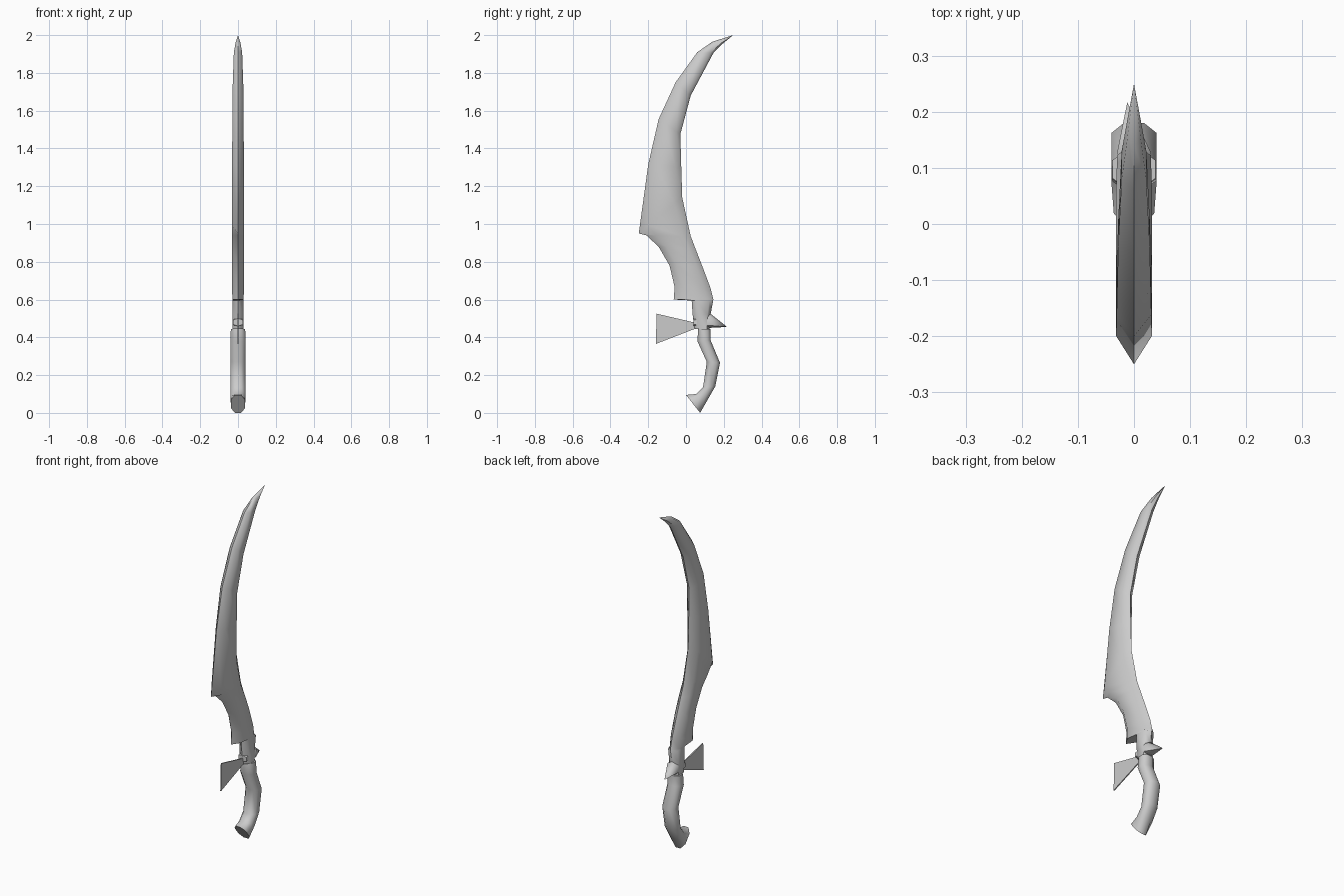
import bpy, bmesh, math

cube = bpy.data.objects.get("Cube")
if cube:
    bpy.data.objects.remove(cube, do_unlink=True)

steel = bpy.data.materials.new("grey steel")
steel.use_nodes = True
GREY = (0.6, 0.6, 0.6, 1)
steel.diffuse_color = GREY
steel.node_tree.nodes["Principled BSDF"].inputs["Base Color"].default_value = GREY


def loft(name, stations, section, tip=None, smooth=60):
    """Skin rings spanning front and back (y, z) points; section holds (fraction, x factor)."""
    bm = bmesh.new()
    rings = []
    for (fy, fz), (by, bz), half in stations:
        rings.append([bm.verts.new((k * half, fy + (by - fy) * f, fz + (bz - fz) * f))
                      for f, k in section])
    n = len(section)
    for a, b in zip(rings, rings[1:]):
        for i in range(n):
            j = (i + 1) % n
            bm.faces.new((a[i], a[j], b[j], b[i]))
    bm.faces.new(rings[-1])
    if tip:
        apex = bm.verts.new(tip)
        for i in range(n):
            bm.faces.new((apex, rings[0][i], rings[0][(i + 1) % n]))
    else:
        bm.faces.new(rings[0])
    bmesh.ops.recalc_face_normals(bm, faces=bm.faces)
    mesh = bpy.data.meshes.new(name)
    bm.to_mesh(mesh)
    bm.free()
    mesh.materials.append(steel)
    obj = bpy.data.objects.new(name, mesh)
    bpy.context.collection.objects.link(obj)
    bpy.ops.object.select_all(action='DESELECT')
    obj.select_set(True)
    bpy.context.view_layer.objects.active = obj
    bpy.ops.object.shade_smooth_by_angle(angle=math.radians(smooth))
    return obj


# Cross-sections: bevelled blade, octagonal grip, rectangular plate
bevelled = [(0, 0), (0.22, 1), (0.82, 1), (1, 0), (0.82, -1), (0.22, -1)]
octagon = [(0, 0.45), (0.25, 1), (0.75, 1), (1, 0.45),
           (1, -0.45), (0.75, -1), (0.25, -1), (0, -0.45)]
plate = [(0, 1), (1, 1), (1, -1), (0, -1)]

# Curved blade with a hooked corner, stepped heel and tang
loft("blade", [
    ((0.14, 1.965), (0.195, 1.955), 0.012),
    ((0.06, 1.91), (0.145, 1.905), 0.022),
    ((-0.055, 1.75), (0.025, 1.68), 0.028),
    ((-0.145, 1.555), (-0.03, 1.475), 0.03),
    ((-0.20, 1.315), (-0.025, 1.30), 0.031),
    ((-0.25, 0.95), (-0.02, 1.14), 0.032),
    ((-0.21, 0.94), (0.025, 0.935), 0.032),
    ((-0.145, 0.88), (0.05, 0.87), 0.032),
    ((-0.087, 0.78), (0.085, 0.78), 0.032),
    ((-0.06, 0.665), (0.13, 0.66), 0.031),
    ((-0.065, 0.60), (0.145, 0.60), 0.03),
    ((0.03, 0.595), (0.143, 0.59), 0.03),
    ((0.035, 0.52), (0.13, 0.52), 0.03),
    ((0.045, 0.445), (0.125, 0.445), 0.03),
], bevelled, tip=(0, 0.25, 2.0))

# Bent grip ending in a flared, slanted pommel
loft("grip", [
    ((0.065, 0.445), (0.13, 0.445), 0.038),
    ((0.06, 0.38), (0.13, 0.385), 0.04),
    ((0.11, 0.27), (0.18, 0.265), 0.04),
    ((0.09, 0.135), (0.155, 0.14), 0.04),
    ((0.055, 0.10), (0.115, 0.07), 0.04),
    ((0.0, 0.095), (0.075, 0.0), 0.036),
], octagon)

# Guard spike at the back
loft("guard_spike", [
    ((0.13, 0.525), (0.12, 0.45), 0.03),
    ((0.04, 0.50), (0.04, 0.46), 0.026),
], bevelled, tip=(-0.012, 0.217, 0.455))

# Thin flared guard wing at the front
loft("guard_wing", [
    ((-0.155, 0.525), (-0.16, 0.365), 0.003),
    ((0.06, 0.475), (0.06, 0.45), 0.003),
], plate, smooth=30)
